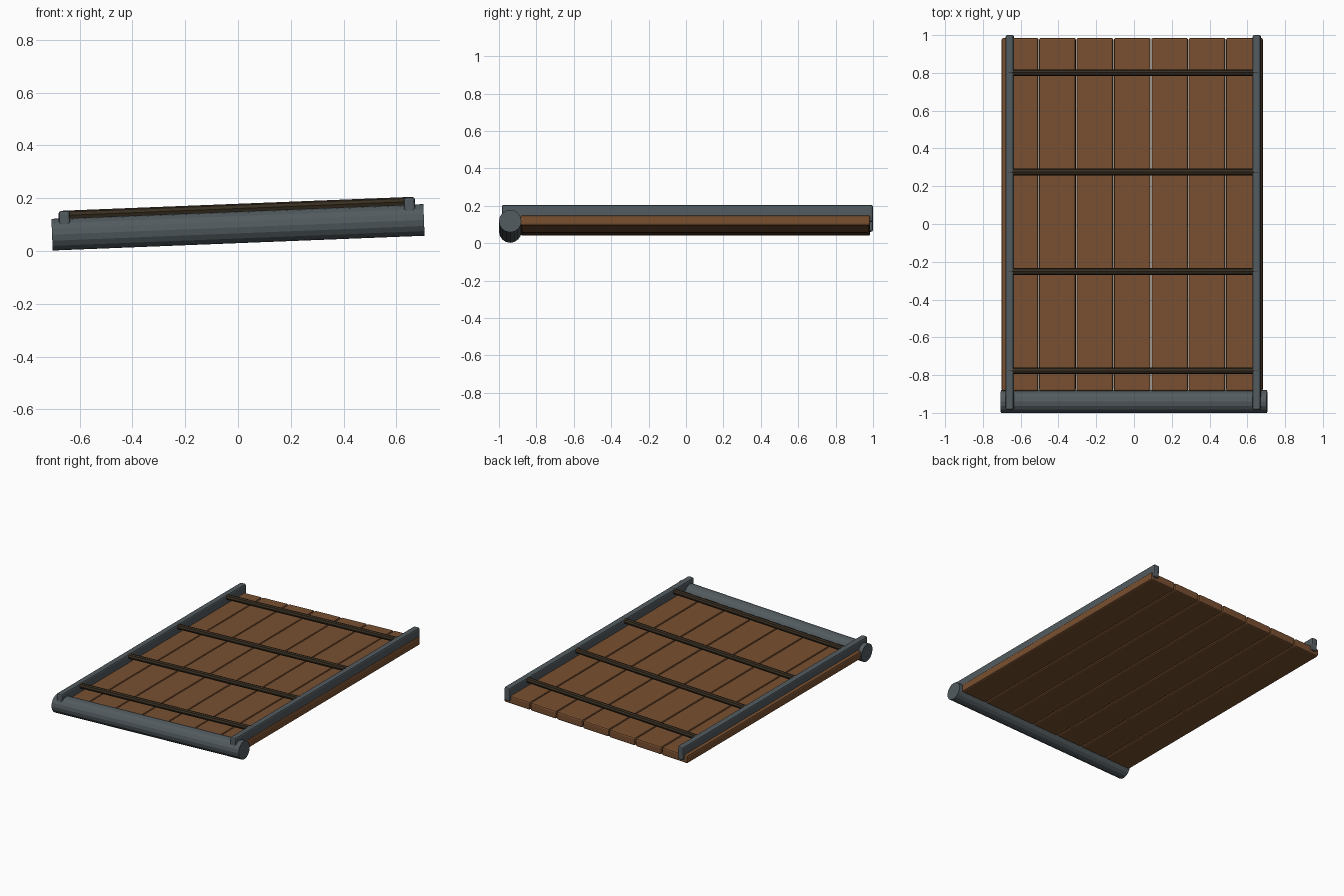
import bpy, math
from mathutils import Matrix, Vector

if "Cube" in bpy.data.objects:
    bpy.data.objects.remove(bpy.data.objects["Cube"])

TILT = Matrix.Rotation(math.radians(-2.27), 4, 'Y')   # whole deck leans sideways


def material(name, rgb):
    m = bpy.data.materials.new(name)
    m.diffuse_color = (*rgb, 1)
    m.use_nodes = True
    m.node_tree.nodes["Principled BSDF"].inputs["Base Color"].default_value = m.diffuse_color
    return m


wood = material("wood", (0.19, 0.08, 0.03))
steel = material("slate_metal", (0.085, 0.105, 0.115))
iron = material("dark_iron", (0.04, 0.027, 0.015))


def finish(o, name, mat, loc):
    o.name = name
    o.data.materials.append(mat)
    o.matrix_world = Matrix.Translation(Vector(loc)) @ TILT @ o.matrix_basis
    return o


def box(name, loc, size, mat, bevel):
    bpy.ops.mesh.primitive_cube_add(size=1)
    o = bpy.context.object
    o.data.transform(Matrix.Diagonal((*size, 1)))
    b = o.modifiers.new("bevel", 'BEVEL')
    b.width, b.segments = bevel, 2
    return finish(o, name, mat, loc)


def rod(name, loc, radius, length, sides, mat):
    bpy.ops.mesh.primitive_cylinder_add(vertices=sides, radius=radius, depth=length)
    o = bpy.context.object
    o.data.transform(Matrix.Rotation(math.pi / 2, 4, 'Y'))
    return finish(o, name, mat, loc)


def lift(x, z):
    return z + x * math.tan(math.radians(2.27))


# Lengthwise deck planks
for i in range(7):
    x = -0.603 + 0.198 * i
    box(f"plank_{i + 1}", (x, 0.05, lift(x, 0.095)), (0.194, 1.87, 0.055), wood, 0.01)

# Raised side rails
for name, x in (("left_rail", -0.657), ("right_rail", 0.65)):
    box(name, (x, 0.0075, lift(x, 0.133)), (0.043, 1.985, 0.091), steel, 0.01)

# Cross bars between the rails
for i in range(4):
    rod(f"cross_bar_{i + 1}", (-0.003, -0.777 + 0.526 * i, 0.161), 0.018, 1.32, 8, iron)

# Hinge roller along the front edge
rod("hinge_roller", (0, -0.94, 0.09), 0.06, 1.41, 16, steel)
